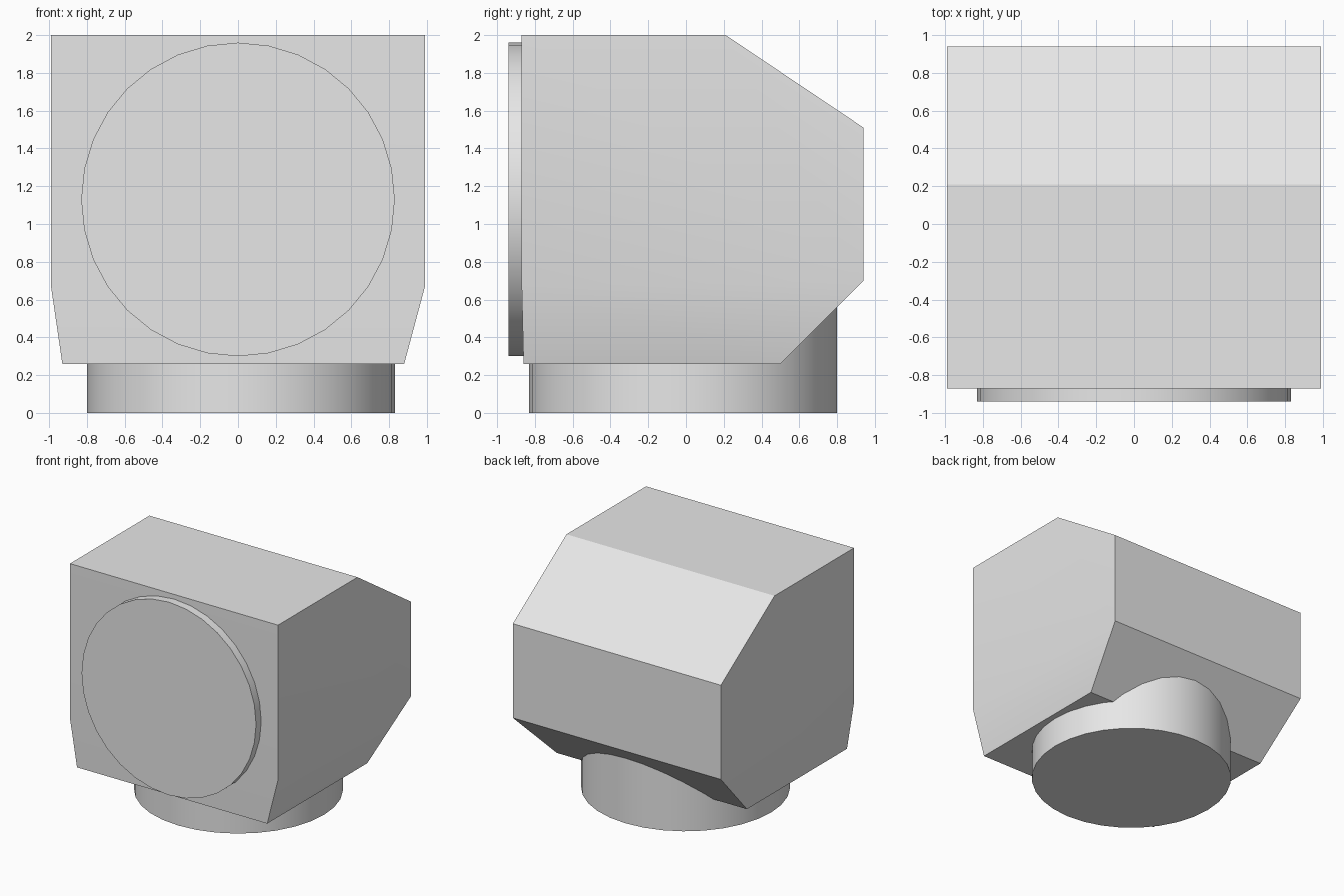
import bpy
import bmesh
from math import radians

default = bpy.data.objects.get("Cube")
if default:
    bpy.data.objects.remove(default, do_unlink=True)

grey = bpy.data.materials.new("light grey")
grey.use_nodes = True
colour = (0.8, 0.8, 0.8, 1)
grey.diffuse_color = colour
grey.node_tree.nodes["Principled BSDF"].inputs["Base Color"].default_value = colour


def finish(obj):
    """Give the part its colour, and smooth shading that keeps hard edges."""
    obj.data.materials.clear()
    obj.data.materials.append(grey)
    bpy.ops.object.select_all(action='DESELECT')
    obj.select_set(True)
    bpy.context.view_layer.objects.active = obj
    bpy.ops.object.shade_smooth_by_angle(angle=radians(30))


def cylinder(name, radius, depth, location, rotation=(0, 0, 0)):
    bpy.ops.mesh.primitive_cylinder_add(vertices=32, radius=radius, depth=depth,
                                        location=location, rotation=rotation)
    obj = bpy.context.object
    obj.name = name
    finish(obj)


# Body: side outline (y, z) spanned across x, with the underside drawn in
half_width = 0.99
outline = [(-0.87, 0.67), (-0.87, 2), (0.21, 2), (0.94, 1.51), (0.94, 0.70)]
underside = [(0.50, 0.26), (-0.86, 0.26)]

bm = bmesh.new()
rings = []
for wide, narrow in ((-half_width, -0.93), (half_width, 0.88)):
    upper = [bm.verts.new((wide, y, z)) for y, z in outline]
    lower = [bm.verts.new((narrow, y, z)) for y, z in underside]
    bm.faces.new(upper)
    bm.faces.new([upper[0], upper[-1]] + lower)
    rings.append(upper + lower)
left, right = rings
for i in range(len(left)):
    j = (i + 1) % len(left)
    bm.faces.new((left[i], left[j], right[j], right[i]))
bmesh.ops.recalc_face_normals(bm, faces=bm.faces)
mesh = bpy.data.meshes.new("body")
bm.to_mesh(mesh)
bm.free()
body = bpy.data.objects.new("body", mesh)
bpy.context.collection.objects.link(body)
finish(body)

# Round plate on the front
cylinder("front_disc", 0.83, 0.10, (0, -0.89, 1.13), (radians(90), 0, 0))

# Round neck that rises into the body
cylinder("base_neck", 0.815, 0.66, (0.015, -0.015, 0.33))
